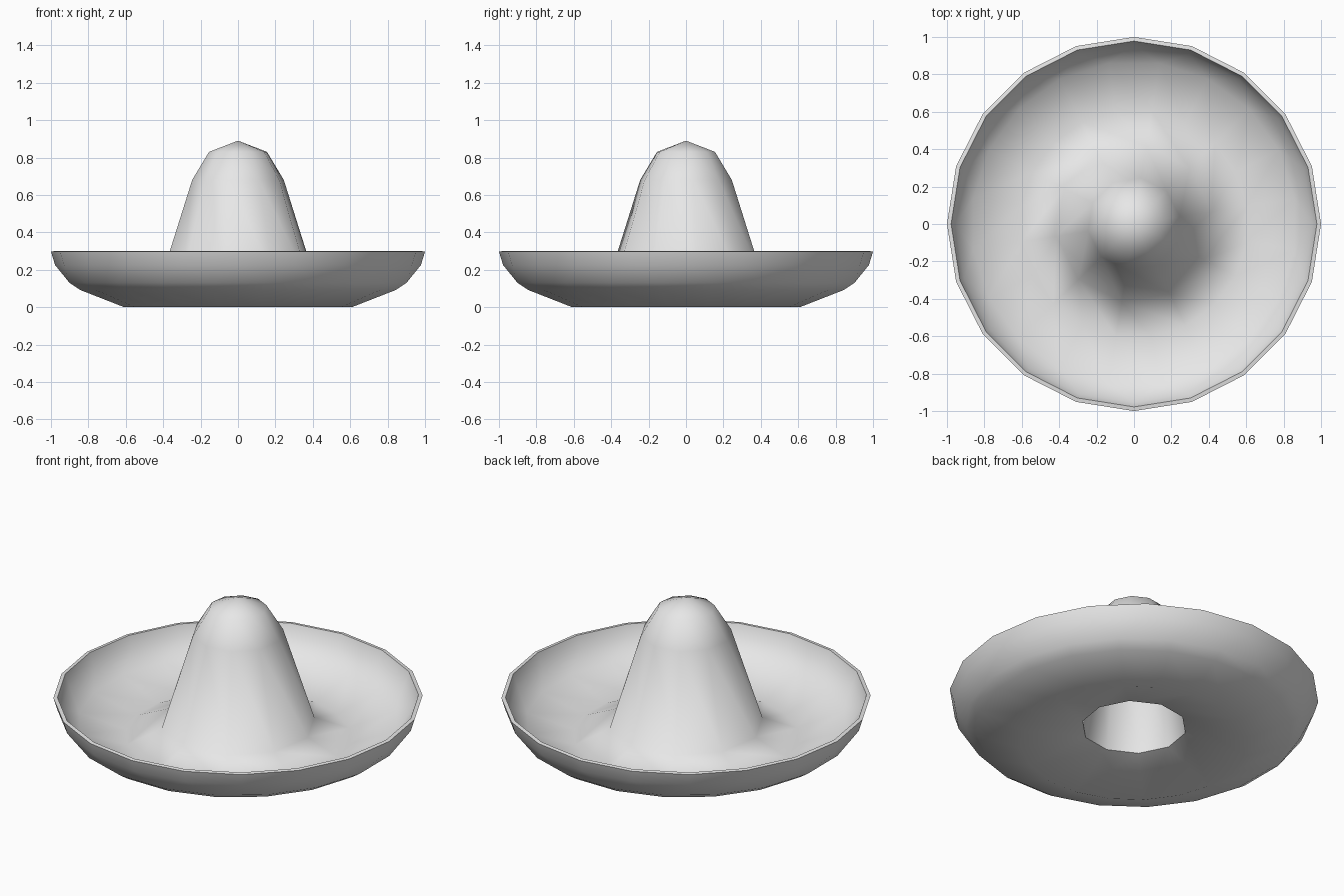
import bpy, bmesh, math

if "Cube" in bpy.data.objects:
    bpy.data.objects.remove(bpy.data.objects["Cube"], do_unlink=True)

felt = bpy.data.materials.new("light_grey_felt")
felt.use_nodes = True
felt.diffuse_color = (0.8, 0.8, 0.8, 1)
felt.node_tree.nodes["Principled BSDF"].inputs["Base Color"].default_value = felt.diffuse_color

TURN = math.radians(9)


def add_ring(bm, sides, turn, radius, height):
    """Ring of vertices with their angles; one side makes a pole."""
    ring = []
    for i in range(sides):
        a = turn + i * math.tau / sides
        ring.append((a, bm.verts.new((radius * math.cos(a), radius * math.sin(a), height))))
    return ring


def join_rings(bm, a, b):
    """Skin between two rings, with quads if they line up and triangles if not."""
    if len(a) < len(b):
        a, b = b, a
    n, m = len(a), len(b)
    if m == 1:
        for i in range(n):
            bm.faces.new((a[i][1], a[(i + 1) % n][1], b[0][1]))
        return
    if n == m and abs(a[0][0] - b[0][0]) < 0.001:
        for i in range(n):
            k = (i + 1) % n
            bm.faces.new((a[i][1], a[k][1], b[k][1], b[i][1]))
        return
    i = j = 0
    while i < n or j < m:
        next_a = a[0][0] + (i + 1) * math.tau / n
        next_b = b[0][0] + (j + 1) * math.tau / m
        va, vb = a[i % n][1], b[j % m][1]
        if j >= m or (i < n and next_a <= next_b):
            bm.faces.new((va, a[(i + 1) % n][1], vb))
            i += 1
        else:
            bm.faces.new((va, b[(j + 1) % m][1], vb))
            j += 1


# Sides, turn, radius and height of each ring, from crown tip round the brim to the lining tip
rings = [
    # crown
    (1, 0, 0, 0.89), (10, TURN, 0.157, 0.83), (10, TURN, 0.248, 0.68), (10, TURN, 0.42, 0.14),
    # upper brim
    (20, TURN, 0.61, 0.06), (20, TURN, 0.87, 0.145), (20, 0, 0.955, 0.23),
    # rim
    (20, 0, 0.978, 0.3), (20, 0, 1.0, 0.297), (20, 0, 0.978, 0.225),
    # underside of brim
    (20, TURN, 0.912, 0.13), (20, TURN, 0.855, 0.092), (20, TURN, 0.617, 0),
    # head opening and lining
    (10, TURN, 0.285, 0.1), (10, TURN, 0.2, 0.62), (10, TURN, 0.1, 0.75), (1, 0, 0, 0.8),
]

bm = bmesh.new()
skins = [add_ring(bm, *r) for r in rings]
for a, b in zip(skins, skins[1:]):
    join_rings(bm, a, b)
bmesh.ops.recalc_face_normals(bm, faces=bm.faces)

mesh = bpy.data.meshes.new("wide_brim_hat")
bm.to_mesh(mesh)
bm.free()
mesh.materials.append(felt)
hat = bpy.data.objects.new("wide_brim_hat", mesh)
bpy.context.collection.objects.link(hat)

# Smooth felt with a crisp rim and head opening
bpy.ops.object.select_all(action="DESELECT")
hat.select_set(True)
bpy.context.view_layer.objects.active = hat
bpy.ops.object.shade_smooth_by_angle(angle=math.radians(62))
